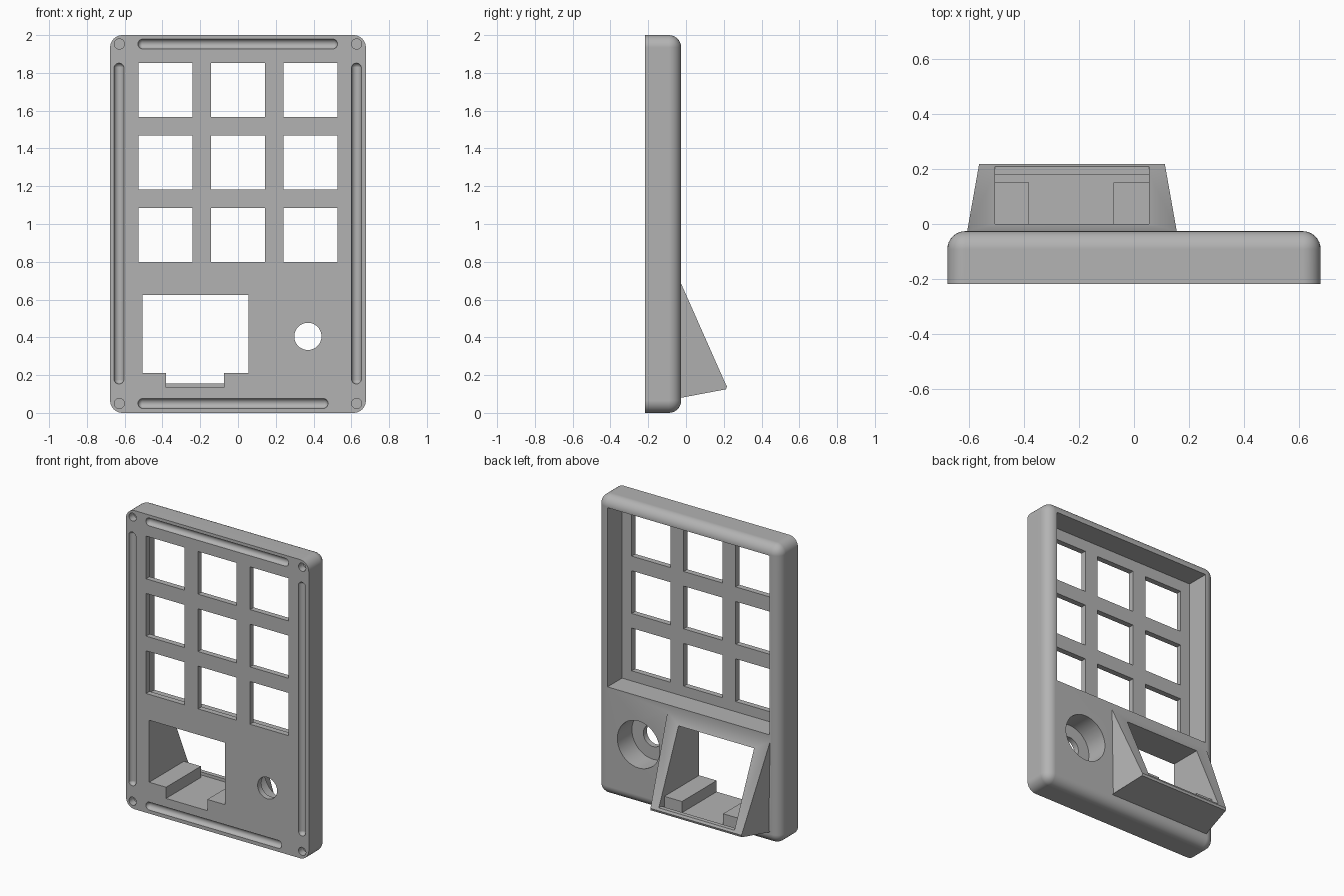
import bpy, bmesh, math
from mathutils import Matrix, Vector

cube = bpy.data.objects.get("Cube")
if cube:
    bpy.data.objects.remove(cube, do_unlink=True)

FRONT, BACK = -0.218, -0.026
PLATE_FLOOR = -0.18

grey = bpy.data.materials.new("light_grey")
grey.use_nodes = True
colour = (0.45, 0.45, 0.45, 1)
grey.diffuse_color = colour
grey.node_tree.nodes["Principled BSDF"].inputs["Base Color"].default_value = colour


def finish(name, bm):
    bmesh.ops.recalc_face_normals(bm, faces=bm.faces)
    mesh = bpy.data.meshes.new(name)
    bm.to_mesh(mesh)
    bm.free()
    mesh.materials.append(grey)
    obj = bpy.data.objects.new(name, mesh)
    bpy.context.collection.objects.link(obj)
    return obj


def add_box(bm, x0, x1, y0, y1, z0, z1):
    size = Matrix.Diagonal((x1 - x0, y1 - y0, z1 - z0, 1))
    centre = Matrix.Translation(((x0 + x1) / 2, (y0 + y1) / 2, (z0 + z1) / 2))
    return bmesh.ops.create_cube(bm, size=1, matrix=centre @ size)


def box(name, *bounds):
    bm = bmesh.new()
    add_box(bm, *bounds)
    return finish(name, bm)


def add_drill(bm, x, z, radius, y0, y1, sides=32):
    place = Matrix.Translation((x, (y0 + y1) / 2, z)) @ Matrix.Rotation(math.pi / 2, 4, "X")
    bmesh.ops.create_cone(bm, cap_ends=True, segments=sides, radius1=radius,
                          radius2=radius, depth=y1 - y0, matrix=place)


def add_capsule(bm, start, end, radius):
    # sphere split at its equator and stretched along the groove
    start, end = Vector(start), Vector(end)
    axis = (end - start).normalized()
    turn = axis.to_track_quat("Z", "Y").to_matrix().to_4x4()
    made = bmesh.ops.create_uvsphere(bm, u_segments=16, v_segments=9, radius=radius, matrix=turn)
    for v in made["verts"]:
        v.co += end if v.co.dot(axis) > 0 else start


def combine(target, tool, operation):
    mod = target.modifiers.new(operation.lower(), "BOOLEAN")
    mod.operation = operation
    mod.solver = "EXACT"
    mod.object = tool
    bpy.context.view_layer.objects.active = target
    bpy.ops.object.modifier_apply(modifier=mod.name)
    bpy.data.objects.remove(tool, do_unlink=True)


# Case: slab rounded on every edge except around the flat front
bm = bmesh.new()
add_box(bm, -0.677, 0.677, FRONT, BACK, 0, 2)
rounded = [e for e in bm.edges if any(v.co.y > -0.1 for v in e.verts)]
bmesh.ops.bevel(bm, geom=rounded, offset=0.065, segments=8, profile=0.5, affect="EDGES")
case = finish("keypad_case", bm)

# Screen housing: tapered wedge on the back
bm = bmesh.new()
profile = [(-0.1, 0.685), (BACK, 0.685), (0.21, 0.152), (0.217, 0.14),
           (0.212, 0.125), (BACK, 0.08), (-0.1, 0.08)]
sides = []
for edge, inward in ((-0.605, 1), (0.155, -1)):
    sides.append([bm.verts.new((edge + inward * 0.043 * max(0, (y - BACK) / 0.243), y, z))
                  for y, z in profile])
    bm.faces.new(sides[-1])
for i in range(len(profile)):
    j = (i + 1) % len(profile)
    bm.faces.new((sides[0][i], sides[0][j], sides[1][j], sides[1][i]))
combine(case, finish("screen_housing", bm), "UNION")

# Back pocket behind the keys
combine(case, box("pocket_cutter", -0.6, 0.6, PLATE_FLOOR, 0.3, 0.73, 1.93), "DIFFERENCE")

# Key openings
bm = bmesh.new()
for col in (-1, 0, 1):
    for row in (-1, 0, 1):
        x, z = col * 0.385, 1.325 + row * 0.384
        add_box(bm, x - 0.143, x + 0.143, -0.3, 0, z - 0.143, z + 0.143)
combine(case, finish("key_cutters", bm), "DIFFERENCE")

# Screen window, cable channel, screen slot and low rear lip
for bounds in ((-0.505, 0.055, -0.3, 0.4, 0.21, 0.625),
               (-0.38, -0.075, -0.3, 0.18, 0.135, 0.3),
               (-0.505, 0.055, 0.15, 0.18, 0.135, 0.3),
               (-0.505, 0.055, 0.15, 0.4, 0.155, 0.3)):
    combine(case, box("screen_cutter", *bounds), "DIFFERENCE")

# Knob hole and its wide recess at the back
for radius, y0 in ((0.072, -0.3), (0.157, PLATE_FLOOR)):
    bm = bmesh.new()
    add_drill(bm, 0.37, 0.405, radius, y0, 0.1, 48)
    combine(case, finish("knob_cutter", bm), "DIFFERENCE")

# Round-bottomed grooves and corner sockets on the front
bm = bmesh.new()
for x0, z0, x1, z1 in ((-0.503, 1.953, 0.5, 1.953), (-0.503, 0.05, 0.45, 0.05),
                       (-0.63, 0.18, -0.63, 1.825), (0.627, 0.18, 0.627, 1.825)):
    add_capsule(bm, (x0, FRONT - 0.001, z0), (x1, FRONT - 0.001, z1), 0.027)
for x in (-0.628, 0.628):
    for z in (0.05, 1.953):
        add_drill(bm, x, z, 0.027, -0.3, FRONT + 0.05, 24)
combine(case, finish("groove_cutters", bm), "DIFFERENCE")

# Smooth the rounded edges, keep the rest crisp
bpy.ops.object.select_all(action="DESELECT")
case.select_set(True)
bpy.context.view_layer.objects.active = case
bpy.ops.object.shade_smooth_by_angle(angle=math.radians(30))
weighted = case.modifiers.new("even_shading", "WEIGHTED_NORMAL")
weighted.keep_sharp = True
